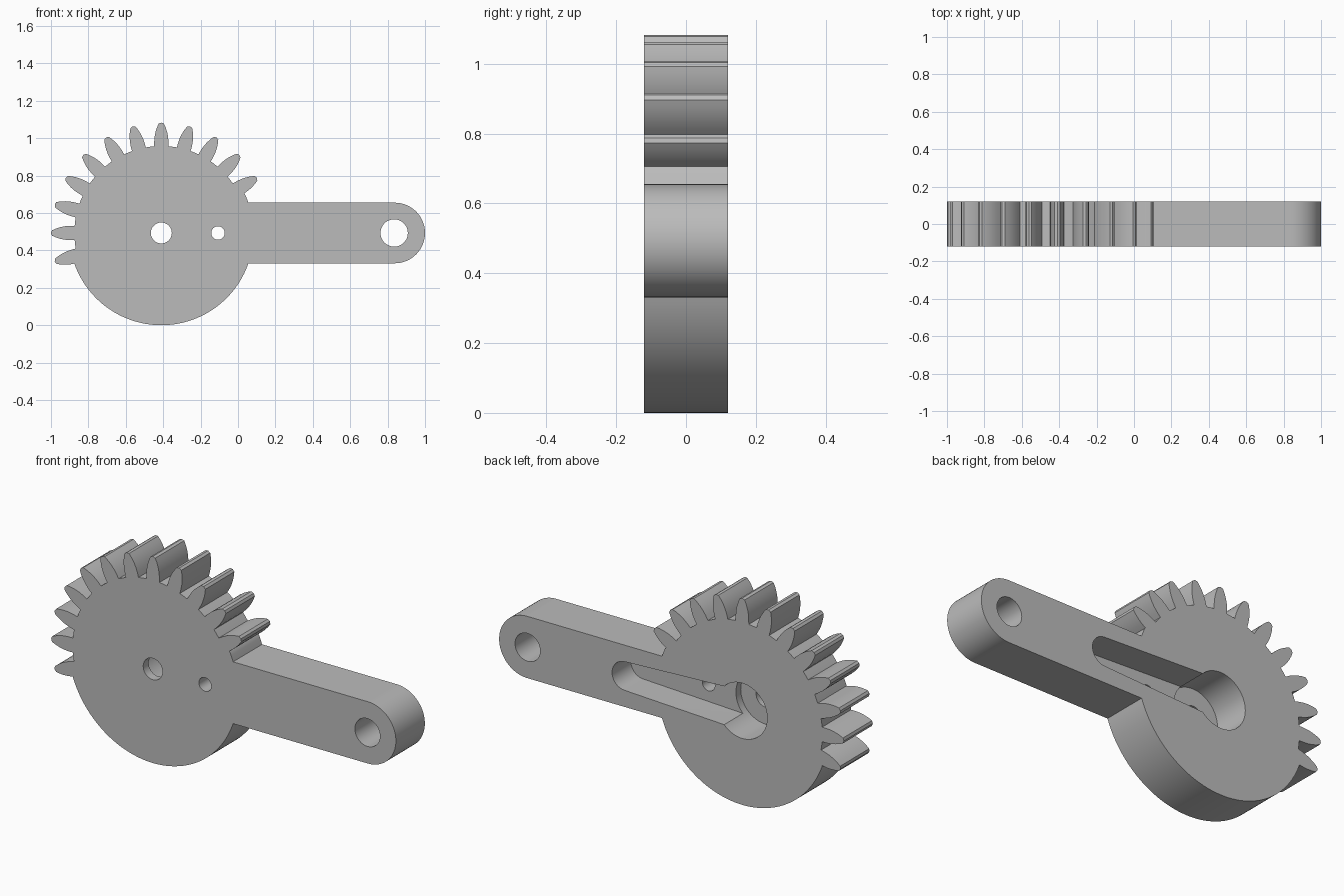
import bpy, bmesh, math
from math import cos, sin, radians

if "Cube" in bpy.data.objects:
    bpy.data.objects.remove(bpy.data.objects["Cube"], do_unlink=True)

GX, CZ = -0.41, 0.493            # gear axis
DISC, ROOT, TIP = 0.493, 0.465, 0.59
ARM_X, ARM_R = 0.838, 0.162      # rounded arm end
HALF = 0.12                      # half thickness

grey = bpy.data.materials.new("plain grey")
grey.use_nodes = True
grey.diffuse_color = (0.5, 0.5, 0.5, 1)
grey.node_tree.nodes["Principled BSDF"].inputs["Base Color"].default_value = (0.5, 0.5, 0.5, 1)


def arc(cx, r, start, end, steps):
    """Points on an arc in the x-z plane, angles in degrees."""
    angles = [radians(start + (end - start) * i / steps) for i in range(steps + 1)]
    return [(cx + r * cos(a), CZ + r * sin(a)) for a in angles]


def extrude(name, outline, y0, y1):
    """Solid made by extruding an x-z outline from y0 to y1."""
    bm = bmesh.new()
    face = bm.faces.new([bm.verts.new((x, y0, z)) for x, z in outline])
    new = bmesh.ops.extrude_face_region(bm, geom=[face])["geom"]
    bmesh.ops.translate(bm, vec=(0, y1 - y0, 0),
                        verts=[g for g in new if isinstance(g, bmesh.types.BMVert)])
    bmesh.ops.recalc_face_normals(bm, faces=bm.faces)
    mesh = bpy.data.meshes.new(name)
    bm.to_mesh(mesh)
    bm.free()
    mesh.materials.append(grey)
    obj = bpy.data.objects.new(name, mesh)
    bpy.context.collection.objects.link(obj)
    return obj


def tooth(angle):
    """One curved tooth, listed counter-clockwise around the gear."""
    flank = [(0.49, 0.038), (0.515, 0.036), (0.54, 0.031), (0.565, 0.023), (0.585, 0.014)]
    side = [(r, -w) for r, w in flank] + [(TIP, 0)] + [(r, w) for r, w in reversed(flank)]
    a = radians(angle)
    return [(GX + r * cos(a) - w * sin(a), CZ + r * sin(a) + w * cos(a)) for r, w in side]


# Gear and arm outline: arm end, then teeth and gaps, then the plain disc
join = math.degrees(math.asin(ARM_R / DISC))
outline = arc(ARM_X, ARM_R, -90, 90, 32)
outline += arc(GX, DISC, join, 25, 3)
for angle in range(30, 196, 15):
    outline += tooth(angle)
    if angle < 195:
        outline += arc(GX, ROOT, angle + 4.7, angle + 10.3, 2)
outline += arc(GX, DISC, 200, 360 - join, 64)
body = extrude("gear_arm", outline, -HALF, HALF)

# Slot narrowing from the hub to a round end
slot = [(GX, CZ - 0.105)] + arc(0.27, 0.075, -88, 88, 20) + [(GX, CZ + 0.105)]

cutters = [
    extrude("axle_hole_cutter", arc(GX, 0.056, 0, 352.5, 47), -0.2, 0.2),
    extrude("pin_hole_cutter", arc(-0.107, 0.036, 0, 350, 35), -0.2, 0.2),
    extrude("arm_hole_cutter", arc(0.835, 0.073, 0, 352.5, 47), -0.2, 0.2),
    extrude("slot_cutter", slot, HALF - 0.155, 0.2),
    extrude("hub_recess_cutter", arc(GX, 0.145, 0, 354, 59), HALF - 0.195, 0.2),
]
bpy.ops.object.select_all(action='DESELECT')
body.select_set(True)
bpy.context.view_layer.objects.active = body
for cutter in cutters:
    cutter.hide_render = True
    mod = body.modifiers.new(cutter.name, 'BOOLEAN')
    mod.operation = 'DIFFERENCE'
    mod.solver = 'EXACT'
    mod.object = cutter
    bpy.ops.object.modifier_apply(modifier=mod.name)
    bpy.data.objects.remove(cutter, do_unlink=True)

bpy.ops.object.shade_smooth_by_angle(angle=radians(25))
